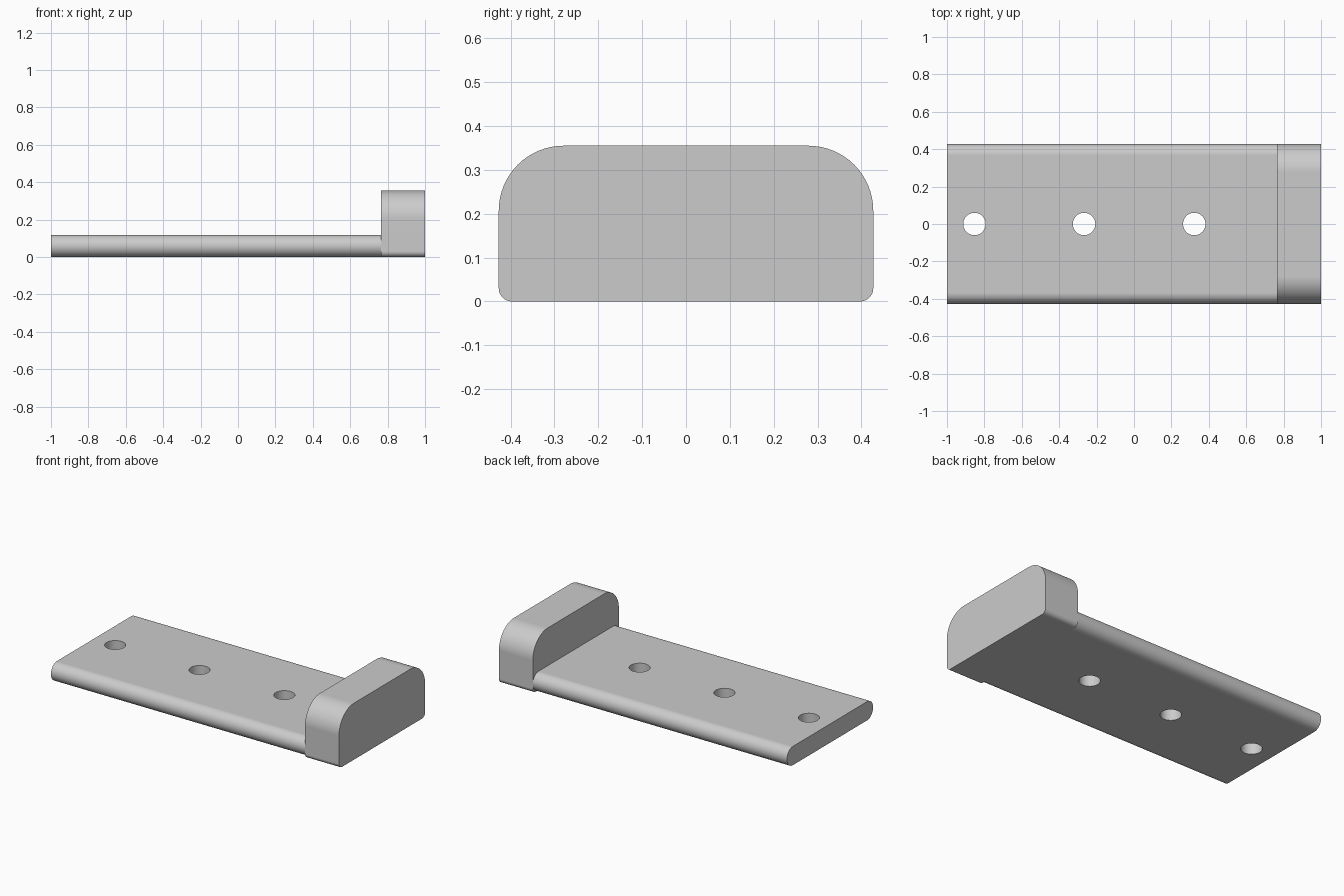
import bpy
import bmesh
from math import cos, sin, pi, radians
from mathutils import Vector

default = bpy.data.objects.get("Cube")
if default:
    bpy.data.objects.remove(default)

HALF_WIDTH = 0.427
PLATE_HEIGHT = 0.118
BLOCK_HEIGHT = 0.355
STEP_X = 0.765          # where the plate meets the end block
HOLE_RADIUS = 0.06

grey = bpy.data.materials.new("light_grey")
grey.use_nodes = True
grey.diffuse_color = (0.6, 0.6, 0.6, 1)
grey.node_tree.nodes["Principled BSDF"].inputs["Base Color"].default_value = grey.diffuse_color


def rounded_profile(height, bottom_r, top_r, steps=16):
    """Outline in the y-z plane, with separate radii for bottom and top corners."""
    points = []
    corners = ((1, bottom_r, bottom_r, -pi / 2), (1, height - top_r, top_r, 0),
               (-1, height - top_r, top_r, pi / 2), (-1, bottom_r, bottom_r, pi))
    for side, cz, r, start in corners:
        for i in range(steps + 1):
            a = start + i * pi / 2 / steps
            points.append((side * (HALF_WIDTH - r) + r * cos(a), cz + r * sin(a)))
    return points


def extrude_along_x(name, profile, x0, x1):
    bm = bmesh.new()
    face = bm.faces.new([bm.verts.new((x0, y, z)) for y, z in profile])
    result = bmesh.ops.extrude_face_region(bm, geom=[face])
    moved = [v for v in result["geom"] if isinstance(v, bmesh.types.BMVert)]
    bmesh.ops.translate(bm, verts=moved, vec=Vector((x1 - x0, 0, 0)))
    bmesh.ops.remove_doubles(bm, verts=bm.verts, dist=0.0001)
    bmesh.ops.recalc_face_normals(bm, faces=bm.faces)
    mesh = bpy.data.meshes.new(name)
    bm.to_mesh(mesh)
    bm.free()
    mesh.materials.append(grey)
    obj = bpy.data.objects.new(name, mesh)
    bpy.context.collection.objects.link(obj)
    return obj


def activate(obj):
    bpy.ops.object.select_all(action="DESELECT")
    obj.select_set(True)
    bpy.context.view_layer.objects.active = obj


def finish(obj):
    activate(obj)
    bpy.ops.object.shade_smooth_by_angle(angle=radians(30))
    weighted = obj.modifiers.new("even_shading", "WEIGHTED_NORMAL")
    weighted.keep_sharp = True


# Base plate with fully rounded long edges
plate = extrude_along_x("base_plate",
                        rounded_profile(PLATE_HEIGHT, PLATE_HEIGHT / 2, PLATE_HEIGHT / 2),
                        -1, STEP_X)

# Three through holes along the centre line
for x in (-0.853, -0.267, 0.322):
    bpy.ops.mesh.primitive_cylinder_add(vertices=48, radius=HOLE_RADIUS, depth=0.5,
                                        location=(x, 0, PLATE_HEIGHT / 2))
    cutter = bpy.context.object
    cutter.name = "hole_cutter"
    cutter.hide_render = True
    cutter.data.materials.append(grey)
    activate(plate)
    cut = plate.modifiers.new("hole", "BOOLEAN")
    cut.operation = "DIFFERENCE"
    cut.solver = "EXACT"
    cut.object = cutter
    bpy.ops.object.modifier_apply(modifier=cut.name)
    bpy.data.objects.remove(cutter)
finish(plate)

# Raised end block: broad top rounding, small bottom rounding
block = extrude_along_x("end_block", rounded_profile(BLOCK_HEIGHT, 0.03, 0.148), STEP_X, 1)
finish(block)
